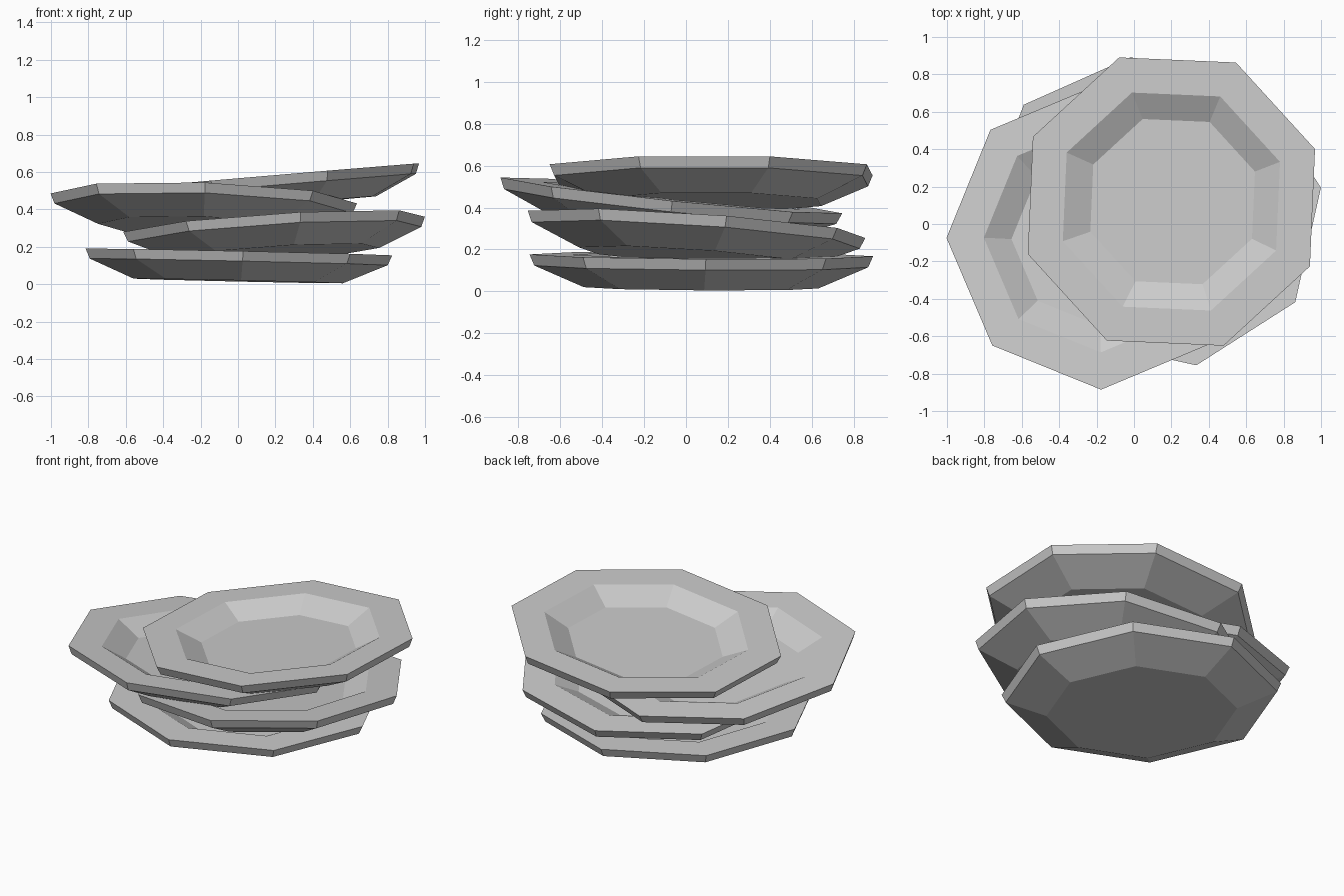
import bpy, bmesh
from math import cos, sin, radians, pi
from mathutils import Matrix, Vector

if "Cube" in bpy.data.objects:
    bpy.data.objects.remove(bpy.data.objects["Cube"])

SIDES = 8
# plate profile (radius, height below the rim plane), from base to well
PROFILE = [(0.56, -0.155), (0.797, -0.053), (0.82, 0.0), (0.62, 0.0), (0.47, -0.077)]


def plate(name, centre, phase, slope_x, slope_y):
    """Octagonal plate; centre is the middle of its rim plane, slopes are dz/dx and dz/dy."""
    bm = bmesh.new()
    rings = []
    for r, z in PROFILE:
        angles = [radians(phase) + 2 * pi * i / SIDES for i in range(SIDES)]
        rings.append([bm.verts.new((r * cos(a), r * sin(a), z)) for a in angles])
    for lo, hi in zip(rings, rings[1:]):
        for i in range(SIDES):
            j = (i + 1) % SIDES
            bm.faces.new((lo[i], lo[j], hi[j], hi[i]))
    bm.faces.new(rings[0][::-1])   # underside
    bm.faces.new(rings[-1])        # well floor
    bmesh.ops.recalc_face_normals(bm, faces=bm.faces)
    mesh = bpy.data.meshes.new(name)
    bm.to_mesh(mesh)
    bm.free()
    ob = bpy.data.objects.new(name, mesh)
    bpy.context.collection.objects.link(ob)
    normal = Vector((-slope_x, -slope_y, 1)).normalized()
    tilt = Vector((0, 0, 1)).rotation_difference(normal).to_matrix().to_4x4()
    ob.matrix_world = Matrix.Translation(centre) @ tilt
    return ob


# untidy stack, bottom to top
plate("bottom_plate", (0.005, 0.073, 0.172), 1.5, -0.022, -0.006)
plate("second_plate", (0.193, 0.050, 0.320), 10, 0.063, -0.070)
plate("third_plate", (-0.183, -0.070, 0.458), 0.4, -0.032, -0.105)
plate("top_plate", (0.200, 0.120, 0.580), 20, 0.085, -0.004)
